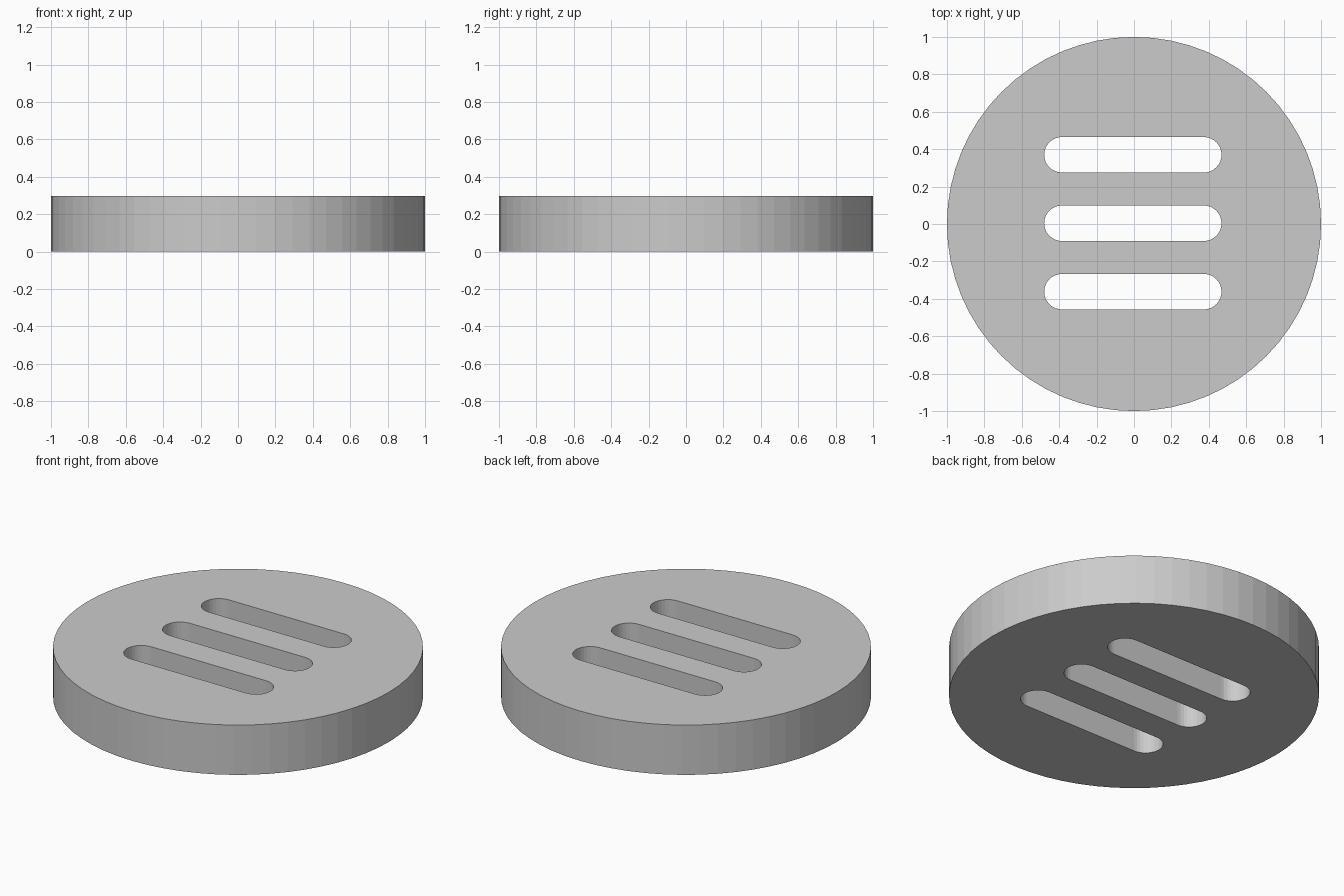
import bpy, bmesh
from math import sin, cos, pi

if "Cube" in bpy.data.objects:
    bpy.data.objects.remove(bpy.data.objects["Cube"])

HEIGHT = 0.297
SLOT_R = 0.095
SLOT_X = (-0.385, 0.373)          # centres of the rounded slot ends
SLOT_Y = (-0.362, 0.004, 0.37)    # slot centre lines


def slot_outline(y, steps=16):
    """Stadium outline, counter-clockwise."""
    pts = []
    for cx, start in ((SLOT_X[1], -pi / 2), (SLOT_X[0], pi / 2)):
        for i in range(steps + 1):
            a = start + pi * i / steps
            pts.append((cx + SLOT_R * cos(a), y + SLOT_R * sin(a)))
    return pts


def prisms(name, outlines, z0, z1):
    """One object made of closed prisms, one for each outline."""
    bm = bmesh.new()
    for pts in outlines:
        low = [bm.verts.new((x, y, z0)) for x, y in pts]
        top = [bm.verts.new((x, y, z1)) for x, y in pts]
        bm.faces.new(low[::-1])
        bm.faces.new(top)
        n = len(pts)
        for i in range(n):
            j = (i + 1) % n
            bm.faces.new((low[i], low[j], top[j], top[i]))
    mesh = bpy.data.meshes.new(name)
    bm.to_mesh(mesh)
    bm.free()
    obj = bpy.data.objects.new(name, mesh)
    bpy.context.collection.objects.link(obj)
    return obj


# Round disc
SIDES = 64
circle = [(cos(2 * pi * i / SIDES), sin(2 * pi * i / SIDES)) for i in range(SIDES)]
disc = prisms("slotted_disc", [circle], 0, HEIGHT)

# Three through slots
cutter = prisms("slot_cutter", [slot_outline(y) for y in SLOT_Y], -0.1, HEIGHT + 0.1)
cut = disc.modifiers.new("slots", 'BOOLEAN')
cut.operation = 'DIFFERENCE'
cut.solver = 'EXACT'
cut.object = cutter

# Apply the cut and remove the helper
bpy.context.view_layer.objects.active = disc
disc.select_set(True)
bpy.ops.object.modifier_apply(modifier=cut.name)
bpy.data.objects.remove(cutter)
